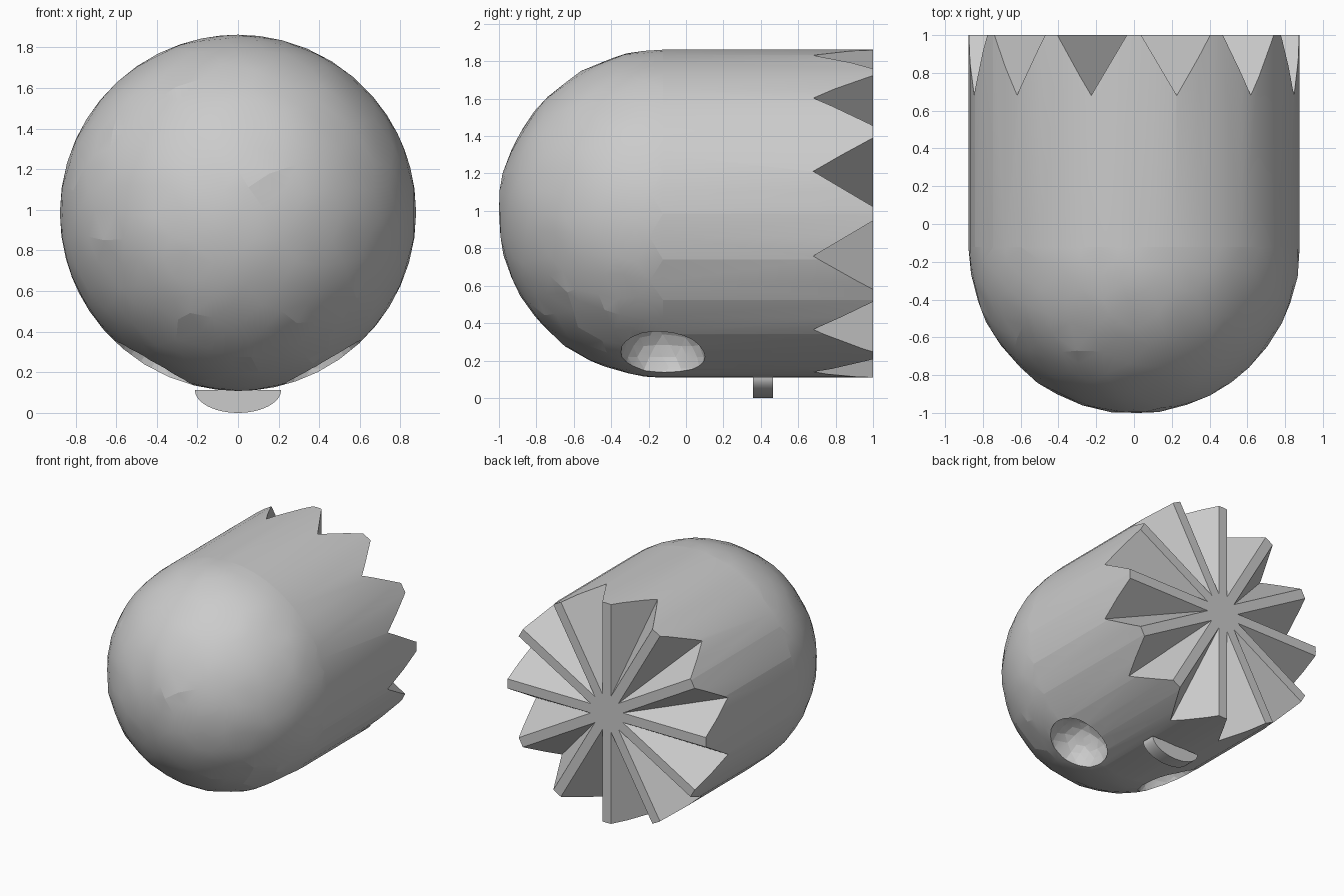
import bpy, bmesh, math, random
from mathutils import Vector

if "Cube" in bpy.data.objects:
    bpy.data.objects.remove(bpy.data.objects["Cube"])

random.seed(3)
R, CZ, CAP_Y = 0.877, 0.985, -0.123


def make(name, bm):
    bmesh.ops.recalc_face_normals(bm, faces=bm.faces)
    me = bpy.data.meshes.new(name)
    bm.to_mesh(me)
    bm.free()
    ob = bpy.data.objects.new(name, me)
    bpy.context.collection.objects.link(ob)
    return ob


def cut(target, cutter):
    cutter.hide_render = True
    m = target.modifiers.new("cut", 'BOOLEAN')
    m.operation, m.solver, m.object = 'DIFFERENCE', 'EXACT', cutter
    bpy.context.view_layer.objects.active = target
    bpy.ops.object.modifier_apply(modifier=m.name)
    bpy.data.objects.remove(cutter)


# Body: faceted, slightly uneven dome extruded back into a cylinder
bm = bmesh.new()
bmesh.ops.create_icosphere(bm, subdivisions=4, radius=R)
for v in bm.verts:
    if abs(v.co.y) > 0.1:
        v.co += Vector([random.uniform(-0.026, 0.026) for _ in range(3)])
        v.co = v.co.normalized() * (R + random.uniform(-0.004, 0.004))
bmesh.ops.bisect_plane(bm, geom=bm.verts[:] + bm.edges[:] + bm.faces[:],
                       plane_co=(0, 0, 0), plane_no=(0, 1, 0), clear_outer=True)
stretch = R / -min(v.co.y for v in bm.verts)
for v in bm.verts:
    v.co.y *= stretch
rim = [e for e in bm.edges if e.is_boundary]
for v in {v for e in rim for v in e.verts}:
    s = R / math.hypot(v.co.x, v.co.z)
    v.co.x *= s
    v.co.z *= s
ext = bmesh.ops.extrude_edge_only(bm, edges=rim)["geom"]
for v in [g for g in ext if isinstance(g, bmesh.types.BMVert)]:
    v.co.y = 1 - CAP_Y
bmesh.ops.holes_fill(bm, edges=[e for e in bm.edges if e.is_boundary], sides=0)
bmesh.ops.translate(bm, verts=bm.verts, vec=(0, CAP_Y, CZ))
body = make("body", bm)

# Twelve radial wedge grooves in the back, leaving narrow flat ridges
TIP, FAR, TOP = 0.147, 1.15, 0.02
slope = 0.32 / (R - TIP)
w = (FAR - TIP) * math.tan(math.radians(15))
for k in range(12):
    a = math.radians(15 + 30 * k)
    out = Vector((math.sin(a), 0, math.cos(a)))
    side = Vector((math.cos(a), 0, -math.sin(a)))
    bm = bmesh.new()
    for s, t, y in ((TIP, 0, 1), (TIP, 0, 1 + TOP), (FAR, -w, 1), (FAR, -w, 1 + TOP),
                    (FAR, w, 1), (FAR, w, 1 + TOP), (FAR, 0, 1 - slope * (FAR - TIP))):
        bm.verts.new(out * s + side * t + Vector((0, y, CZ)))
    bmesh.ops.convex_hull(bm, input=bm.verts)
    cut(body, make("groove_cutter", bm))

# Two round sockets low on either side
for sx in (-1, 1):
    bm = bmesh.new()
    bmesh.ops.create_icosphere(bm, subdivisions=3, radius=0.228)
    for v in bm.verts:
        v.co *= random.uniform(0.985, 1.01)
    a = math.radians(29.2)
    bmesh.ops.translate(bm, verts=bm.verts, vec=(
        sx * R * math.sin(a), -0.125, CZ - R * math.cos(a)))
    cut(body, make("socket_cutter", bm))

# Half-oval foot under the body
bm = bmesh.new()
prof = [bm.verts.new((0.212 * math.cos(t), 0.357, 0.112 - 0.112 * math.sin(t)))
        for t in [math.pi * i / 24 for i in range(25)]]
face = bm.faces.new(prof)
ext = bmesh.ops.extrude_face_region(bm, geom=[face])["geom"]
bmesh.ops.translate(bm, verts=[g for g in ext if isinstance(g, bmesh.types.BMVert)],
                    vec=(0, 0.107, 0))
foot = make("foot", bm)

# Soft facets with crisp cut edges
for ob, deg in ((body, 9), (foot, 18)):
    bpy.ops.object.select_all(action='DESELECT')
    ob.select_set(True)
    bpy.context.view_layer.objects.active = ob
    bpy.ops.object.shade_smooth_by_angle(angle=math.radians(deg))
